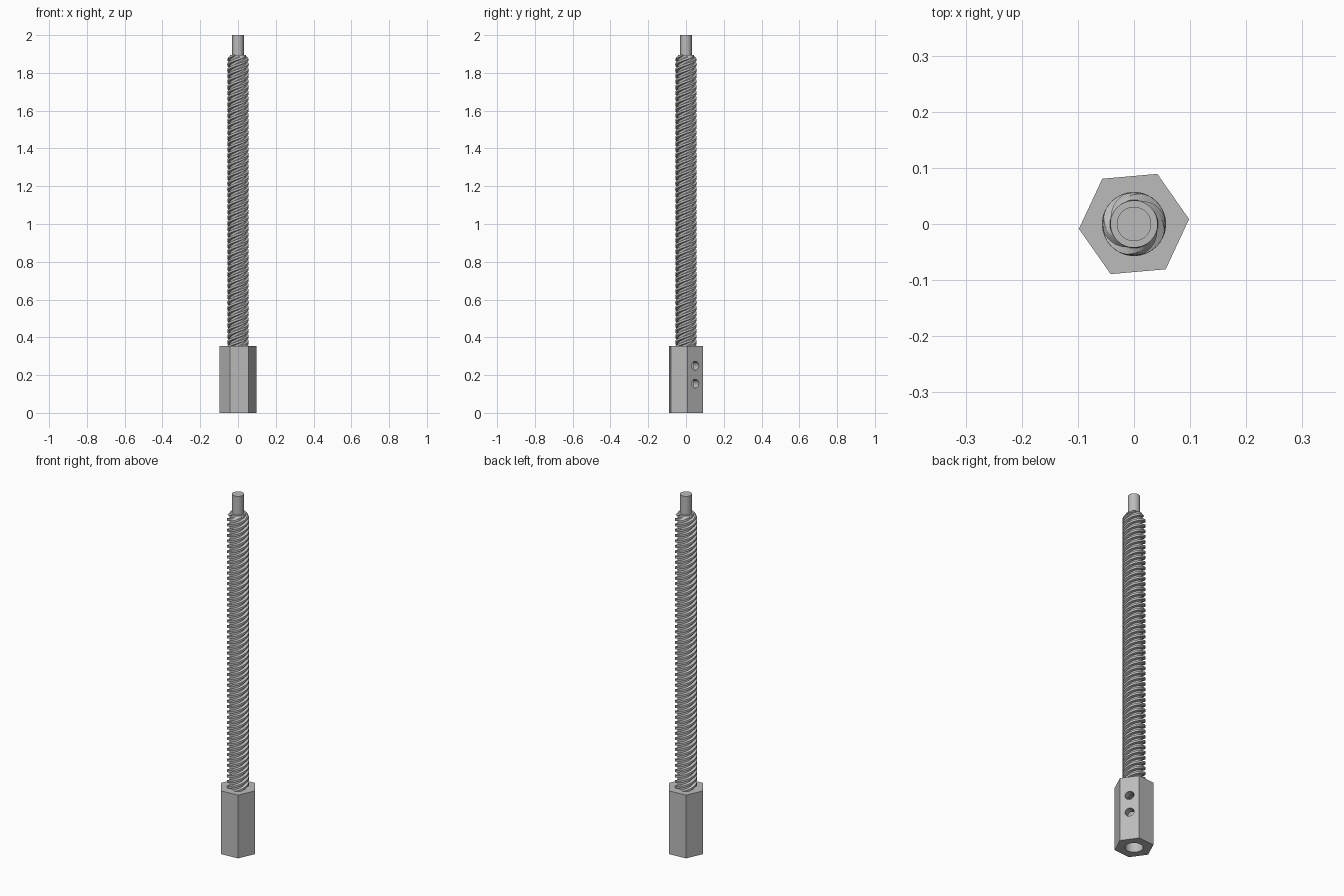
import bpy, bmesh, math
from mathutils import Matrix

cube = bpy.data.objects.get("Cube")
if cube:
    bpy.data.objects.remove(cube, do_unlink=True)

steel = bpy.data.materials.new("steel_grey")
steel.use_nodes = True
steel.diffuse_color = (0.5, 0.5, 0.5, 1)
steel.node_tree.nodes["Principled BSDF"].inputs["Base Color"].default_value = (0.5, 0.5, 0.5, 1)


def loft(name, rings, matrix=Matrix()):
    """Capped solid through rings with equal point counts."""
    bm = bmesh.new()
    loops = [[bm.verts.new(matrix @ Matrix.Translation(p).translation) for p in ring] for ring in rings]
    n = len(loops[0])
    for low, high in zip(loops, loops[1:]):
        for i in range(n):
            j = (i + 1) % n
            bm.faces.new((low[i], low[j], high[j], high[i]))
    bm.faces.new(loops[0][::-1])
    bm.faces.new(loops[-1])
    mesh = bpy.data.meshes.new(name)
    bm.to_mesh(mesh)
    bm.free()
    mesh.materials.append(steel)
    obj = bpy.data.objects.new(name, mesh)
    bpy.context.collection.objects.link(obj)
    return obj


def prism(name, radius, z0, z1, sides=40, turn=0.0, matrix=Matrix()):
    angles = [turn + math.tau * i / sides for i in range(sides)]
    return loft(name, [[(radius * math.cos(a), radius * math.sin(a), z) for a in angles]
                       for z in (z0, z1)], matrix)


def activate(obj):
    bpy.ops.object.select_all(action='DESELECT')
    obj.select_set(True)
    bpy.context.view_layer.objects.active = obj


def smooth(obj):
    activate(obj)
    bpy.ops.object.shade_smooth_by_angle(angle=math.radians(30))


# Hexagonal coupling with a blind bore and two set-screw holes in one side
coupling = prism("hex_coupling", 0.0985, 0, 0.355, 6, math.radians(5))
cutters = [prism("bore_cutter", 0.045, -0.05, 0.3)]
for z in (0.155, 0.25):
    aim = (Matrix.Translation((0, 0, z)) @ Matrix.Rotation(math.radians(35), 4, 'Z')
           @ Matrix.Rotation(math.pi / 2, 4, 'Y'))
    cutters.append(prism("set_screw_cutter", 0.023, 0, 0.15, 32, 0, aim))
for cutter in cutters:
    cutter.hide_render = True
    activate(coupling)
    cut = coupling.modifiers.new("cut", 'BOOLEAN')
    cut.operation = 'DIFFERENCE'
    cut.solver = 'EXACT'
    cut.object = cutter
    bpy.ops.object.modifier_apply(modifier=cut.name)
    bpy.data.objects.remove(cutter, do_unlink=True)
smooth(coupling)

# Four-start right-hand trapezoidal screw: a lobed section twisted upwards
CREST, ROOT, STARTS, LEAD = 0.057, 0.043, 4, 0.12
BOTTOM, TOP, ROWS = 0.32, 1.895, 320
lobe = [(0, CREST), (0.13, CREST), (0.26, CREST), (0.38, CREST),
        (0.5, ROOT), (0.63, ROOT), (0.76, ROOT), (0.88, ROOT)]
rings = []
for row in range(ROWS + 1):
    z = BOTTOM + (TOP - BOTTOM) * row / ROWS
    limit = 0.042 + (TOP - z) * 0.7
    ring = []
    for start in range(STARTS):
        for part, radius in lobe:
            a = math.tau * ((start + part) / STARTS + (z - BOTTOM) / LEAD)
            r = min(radius, limit)
            ring.append((r * math.cos(a), r * math.sin(a), z))
    rings.append(ring)
smooth(loft("threaded_rod", rings))

# Plain round journal at the top end
smooth(prism("end_journal", 0.0305, 1.88, 2.0))
